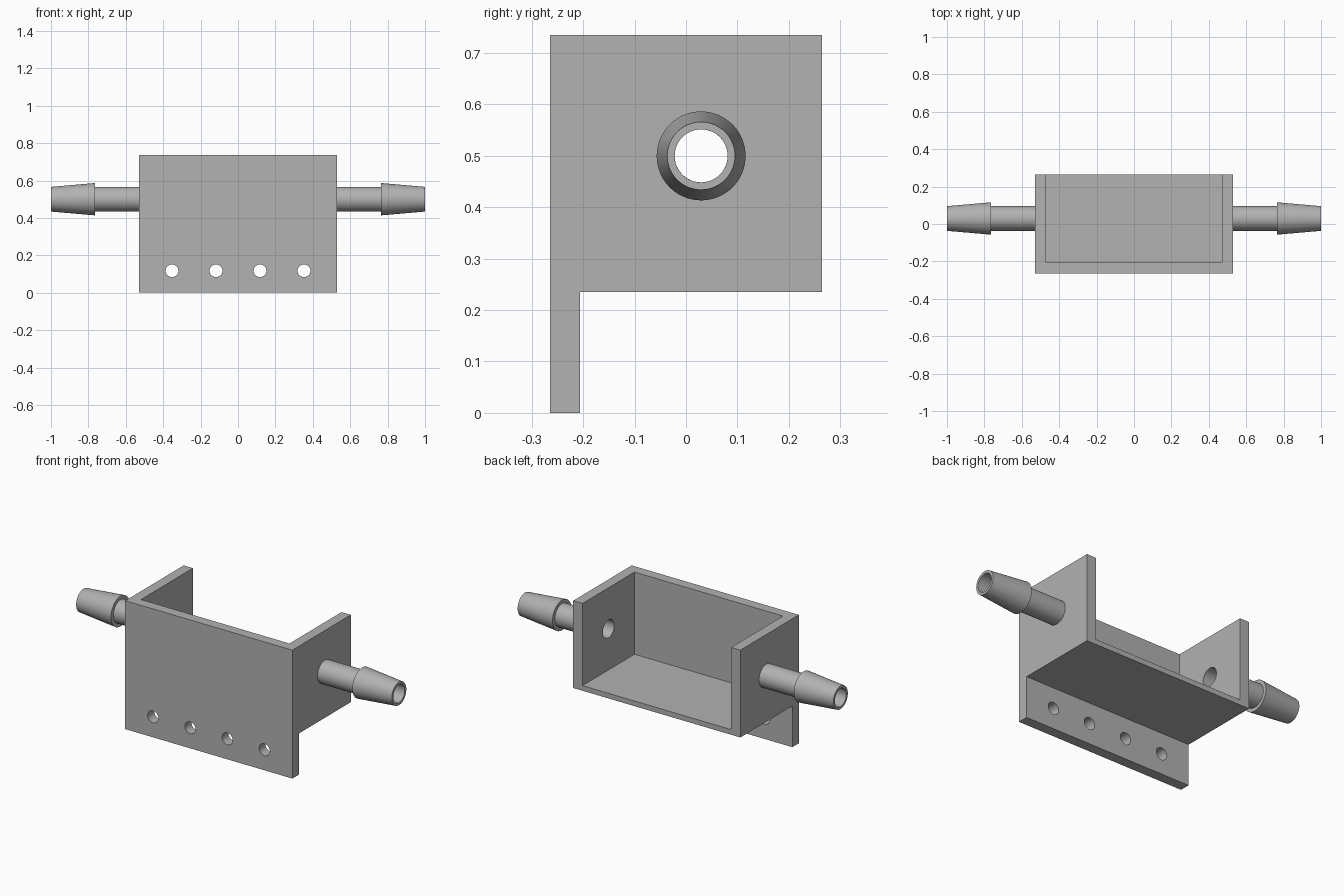
import bpy, bmesh, math
from mathutils import Matrix

cube = bpy.data.objects.get("Cube")
if cube:
    bpy.data.objects.remove(cube, do_unlink=True)

U = 1 / 17            # one wall thickness
BORE_Y, BORE_Z, BORE_R = 0.5 * U, 8.5 * U, 0.0515

grey = bpy.data.materials.new("plain grey")
grey.use_nodes = True
colour = (0.445, 0.445, 0.445, 1)
grey.diffuse_color = colour
grey.node_tree.nodes["Principled BSDF"].inputs["Base Color"].default_value = colour


def finish(name, bm):
    bmesh.ops.recalc_face_normals(bm, faces=bm.faces)
    mesh = bpy.data.meshes.new(name)
    bm.to_mesh(mesh)
    bm.free()
    mesh.materials.append(grey)
    obj = bpy.data.objects.new(name, mesh)
    bpy.context.collection.objects.link(obj)
    return obj


def select(obj):
    bpy.ops.object.select_all(action='DESELECT')
    obj.select_set(True)
    bpy.context.view_layer.objects.active = obj


def smooth(obj):
    select(obj)
    bpy.ops.object.shade_smooth_by_angle(angle=math.radians(30))


def rod(name, centre, radius, length, axis):
    bm = bmesh.new()
    turn = Matrix.Rotation(math.pi / 2, 4, axis)
    bmesh.ops.create_cone(bm, cap_ends=True, segments=48, radius1=radius, radius2=radius,
                          depth=length, matrix=Matrix.Translation(centre) @ turn)
    return finish(name, bm)


def box(name, lo, hi):
    bm = bmesh.new()
    bmesh.ops.create_cube(bm, size=1)
    for v in bm.verts:
        v.co = [a + (b - a) * (c + 0.5) for a, b, c in zip(lo, hi, v.co)]
    return finish(name, bm)


# Bracket body: side profile with a hanging front flange, extruded in x
front, back, top, base = -4.5 * U, 4.5 * U, 12.5 * U, 4 * U
half = 9 * U
profile = [(front, 0), (front + U, 0), (front + U, base), (back, base), (back, top), (front, top)]
bm = bmesh.new()
face = bm.faces.new([bm.verts.new((-half, y, z)) for y, z in profile])
extruded = bmesh.ops.extrude_face_region(bm, geom=[face])["geom"]
bmesh.ops.translate(bm, vec=(2 * half, 0, 0),
                    verts=[g for g in extruded if isinstance(g, bmesh.types.BMVert)])
body = finish("bracket_body", bm)

# Pocket open at the top and back, tube bore and four screw holes
cutters = [box("pocket_cutter", (U - half, front + U, base + U / 2), (half - U, back + U, top + U)),
           rod("bore_cutter", (0, BORE_Y, BORE_Z), BORE_R, 2 * half + U, 'Y')]
for i in (-6, -2, 2, 6):
    cutters.append(rod("screw_cutter", (i * U, front + U / 2, 2 * U), 0.034, 3 * U, 'X'))
for cutter in cutters:
    cutter.hide_render = True
    mod = body.modifiers.new("cut", 'BOOLEAN')
    mod.operation, mod.solver, mod.object = 'DIFFERENCE', 'EXACT', cutter
    select(body)
    bpy.ops.object.modifier_apply(modifier=mod.name)
    bpy.data.objects.remove(cutter, do_unlink=True)
smooth(body)

# Barbed hose tubes: hollow section spun about the bore axis
TUBE_R, BARB_R = 0.066, 0.0865
section = [(half, BORE_R), (half, TUBE_R), (13 * U, TUBE_R), (13 * U, BARB_R),
           (1, TUBE_R), (1, BORE_R)]
for side, name in ((1, "left_hose_barb"), (-1, "right_hose_barb")):
    bm = bmesh.new()
    verts = [bm.verts.new((side * x, BORE_Y, BORE_Z + r)) for x, r in section]
    edges = [bm.edges.new((verts[i - 1], verts[i])) for i in range(len(verts))]
    bmesh.ops.spin(bm, geom=verts + edges, cent=(0, BORE_Y, BORE_Z), axis=(1, 0, 0),
                   angle=2 * math.pi, steps=64)
    bmesh.ops.remove_doubles(bm, verts=bm.verts, dist=0.0001)
    smooth(finish(name, bm))
